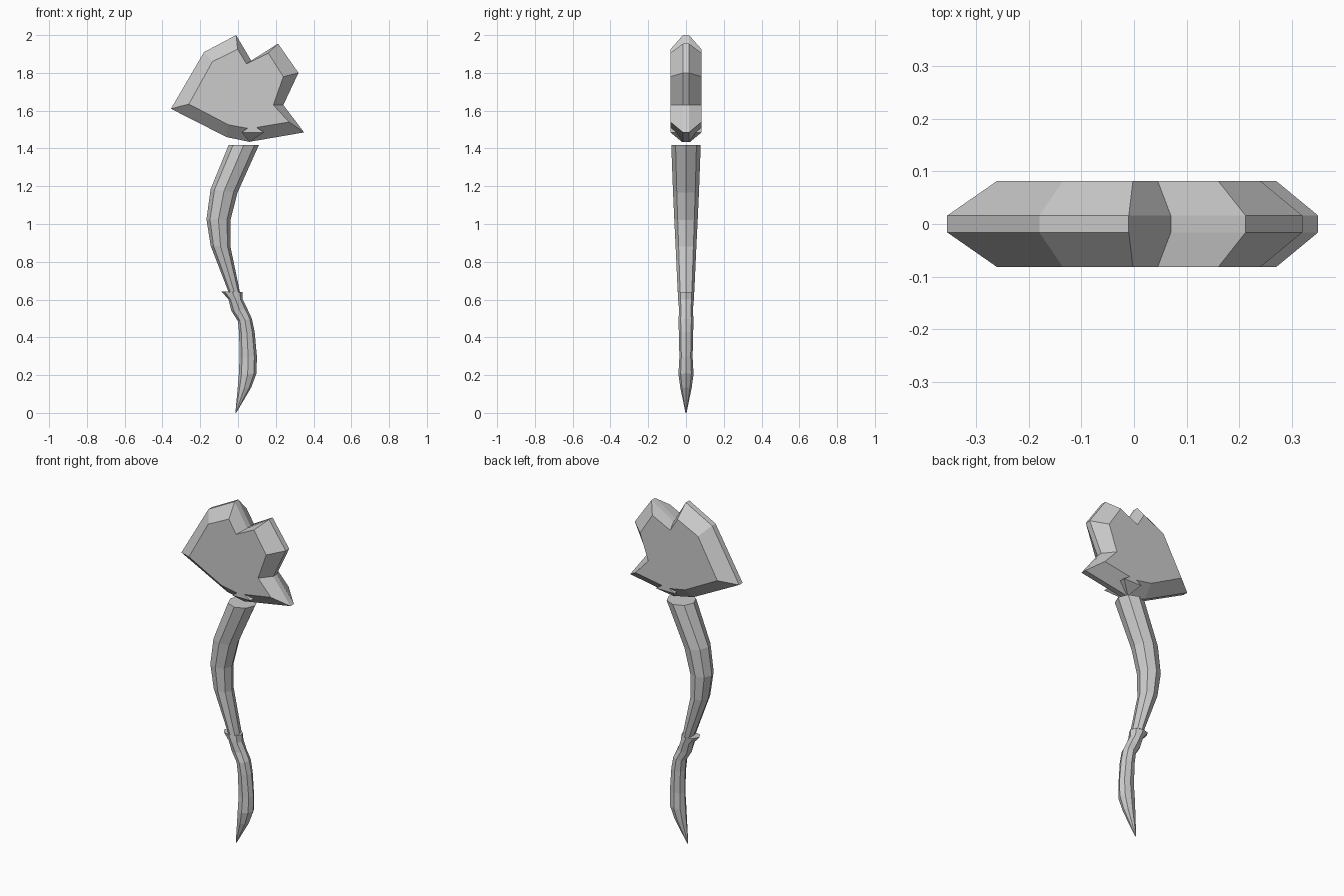
import bpy, bmesh
from math import cos, sin, pi


def finish(name, bm):
    bmesh.ops.recalc_face_normals(bm, faces=bm.faces[:])
    mesh = bpy.data.meshes.new(name)
    bm.to_mesh(mesh)
    bm.free()
    obj = bpy.data.objects.new(name, mesh)
    bpy.context.collection.objects.link(obj)
    return obj


def loft(name, loops):
    """Skin a list of equal-length closed loops and cap both ends."""
    bm = bmesh.new()
    rings = [[bm.verts.new(p) for p in loop] for loop in loops]
    n = len(rings[0])
    for a, b in zip(rings, rings[1:]):
        for i in range(n):
            j = (i + 1) % n
            bm.faces.new((a[i], a[j], b[j], b[i]))
    bm.faces.new(rings[0][::-1])
    bm.faces.new(rings[-1])
    return finish(name, bm)


def shaft(name, stations, sides=8):
    """Eight-sided bent shaft; station = (left x, left z, right x, right z, y radius)."""
    loops = []
    for xl, zl, xr, zr, ry in stations:
        loop = []
        for i in range(sides):
            a = 2 * pi * i / sides
            t = 0.5 + 0.5 * cos(a)
            loop.append((xl + (xr - xl) * t, ry * sin(a), zl + (zr - zl) * t))
        loops.append(loop)
    return loft(name, loops)


# Jagged stone head: rim outline and smaller flat-face outline, bevelled between
rim = [(-0.01, 2.0), (-0.18, 1.91), (-0.355, 1.61), (-0.06, 1.46), (0.06, 1.435),
       (0.35, 1.485), (0.24, 1.63), (0.32, 1.80), (0.212, 1.955), (0.07, 1.865)]
face = [(-0.002, 1.925), (-0.135, 1.86), (-0.26, 1.635), (-0.05, 1.525), (0.06, 1.505),
        (0.27, 1.54), (0.187, 1.63), (0.24, 1.78), (0.16, 1.905), (0.045, 1.848)]
layers = [(face, -0.082), (rim, -0.016), (rim, 0.016), (face, 0.082)]
loft("axe_head", [[(x, y, z) for x, z in prof] for prof, y in layers])

# Small wedge under the head
bm = bmesh.new()
for s in (-1, 1):
    for x, y, z in [(0.02, 0.082, 1.485), (0.075, 0.082, 1.525),
                    (0.138, 0.082, 1.485), (0.06, 0.022, 1.435)]:
        bm.verts.new((x, s * y, z))
bmesh.ops.convex_hull(bm, input=bm.verts[:])
finish("head_wedge", bm)

# Curved upper handle
shaft("upper_handle", [
    (-0.05, 1.417, 0.11, 1.417, 0.078),
    (-0.145, 1.185, -0.003, 1.165, 0.069),
    (-0.167, 1.025, -0.04, 1.02, 0.062),
    (-0.145, 0.885, -0.04, 0.88, 0.055),
    (-0.05, 0.64, 0.01, 0.64, 0.044),
])

# Grip with flared collar, running down to a point
shaft("grip", [
    (-0.087, 0.642, 0.025, 0.64, 0.042),
    (-0.05, 0.60, 0.025, 0.60, 0.042),
    (-0.035, 0.54, 0.05, 0.55, 0.036),
    (0.0, 0.485, 0.073, 0.50, 0.040),
    (0.006, 0.42, 0.088, 0.43, 0.038),
    (0.008, 0.29, 0.10, 0.30, 0.035),
    (0.004, 0.20, 0.098, 0.21, 0.040),
    (-0.002, 0.13, 0.07, 0.135, 0.030),
    (-0.014, 0.0, -0.008, 0.002, 0.003),
])
